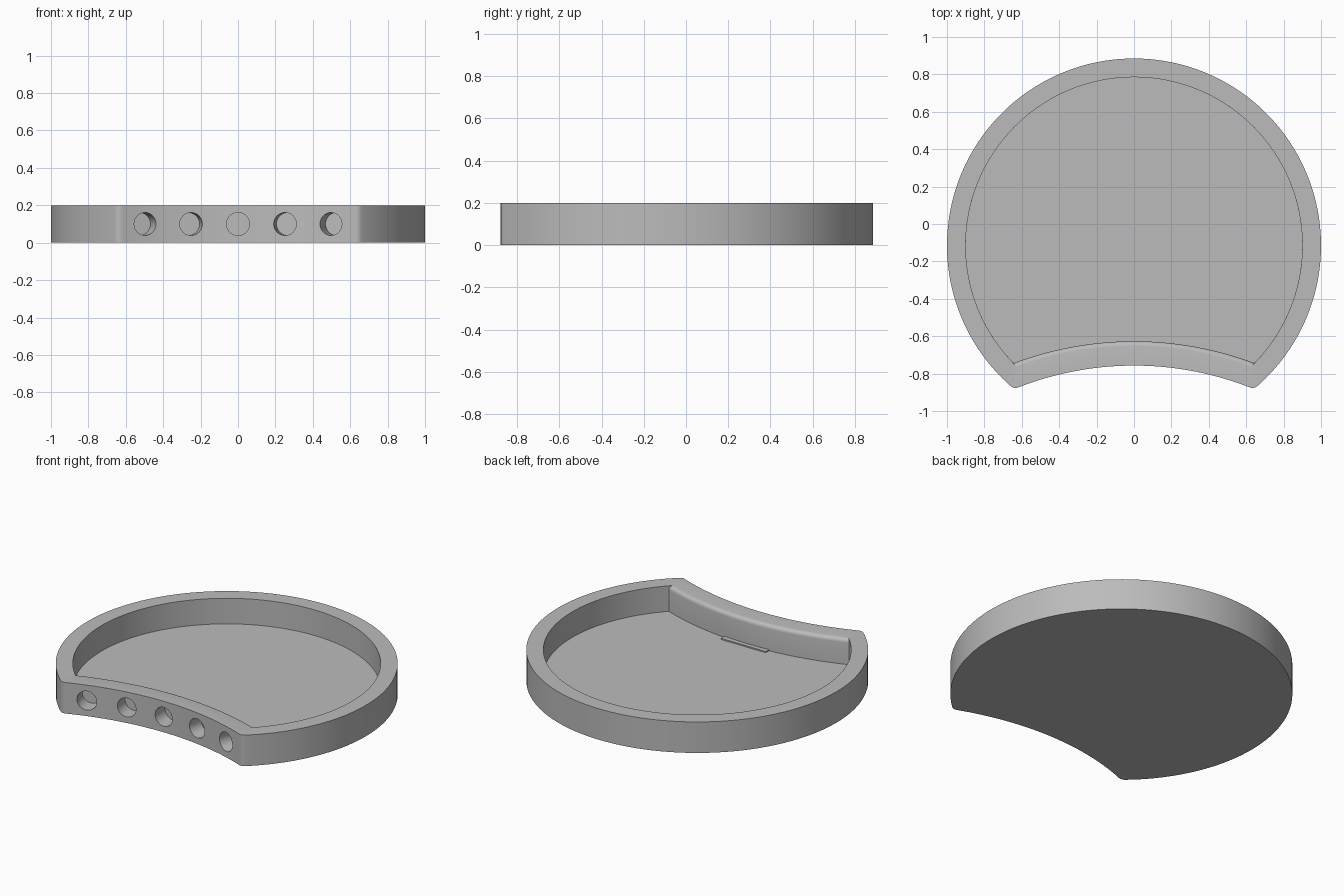
import bpy, bmesh, math
from mathutils import Matrix, Vector

if "Cube" in bpy.data.objects:
    bpy.data.objects.remove(bpy.data.objects["Cube"])

HEIGHT, FLOOR = 0.2, 0.035
BODY_Y = -0.115                 # centre of the round body
FRONT_R = 1.70                  # radius of the concave front
FRONT_Y = -0.757 - FRONT_R      # centre of the concave front
WALL, FRONT_WALL, FILLET = 0.1, 0.13, 0.025
ROUND_STEPS, FRONT_STEPS = 120, 40

grey = bpy.data.materials.new("light grey")
grey.use_nodes = True
colour = (0.5, 0.5, 0.5, 1)
grey.diffuse_color = colour
grey.node_tree.nodes["Principled BSDF"].inputs["Base Color"].default_value = colour


def make_object(name, bm):
    bmesh.ops.recalc_face_normals(bm, faces=bm.faces)
    mesh = bpy.data.meshes.new(name)
    bm.to_mesh(mesh)
    bm.free()
    mesh.materials.append(grey)
    obj = bpy.data.objects.new(name, mesh)
    bpy.context.collection.objects.link(obj)
    return obj


def outline(radius, front_radius):
    """Round outline with a concave bite, meeting at the two tips."""
    d = BODY_Y - FRONT_Y
    along = (front_radius**2 - radius**2 + d**2) / (2 * d)
    tip_x = math.sqrt(front_radius**2 - along**2)
    a = math.atan2(along - d, tip_x)
    b = math.atan2(tip_x, along)
    points = []
    for i in range(ROUND_STEPS + 1):
        t = a + (math.pi - 2 * a) * i / ROUND_STEPS
        points.append((radius * math.cos(t), BODY_Y + radius * math.sin(t)))
    for i in range(1, FRONT_STEPS):
        t = -b + 2 * b * i / FRONT_STEPS
        points.append((front_radius * math.sin(t), FRONT_Y + front_radius * math.cos(t)))
    return points


# Tray: stacked outlines from the underside, over the rim, down to the floor
bm = bmesh.new()
outer = outline(1, FRONT_R)
levels = [(outer, 0), (outer, HEIGHT)]
for k in range(6):
    t = math.pi / 2 * k / 5
    inner = outline(1 - WALL, FRONT_R + FRONT_WALL - FILLET * (1 - math.sin(t)))
    levels.append((inner, HEIGHT - FILLET * (1 - math.cos(t))))
levels.append((inner, FLOOR))
rings = [[bm.verts.new((x, y, z)) for x, y in pts] for pts, z in levels]
for low, high in zip(rings, rings[1:]):
    for i in range(len(low)):
        j = (i + 1) % len(low)
        bm.faces.new((low[i], low[j], high[j], high[i]))
bm.faces.new(rings[0])
bm.faces.new(rings[-1])

# Slightly rounded outer tips
tips = [bm.edges.get((rings[0][i], rings[1][i])) for i in (0, ROUND_STEPS)]
bmesh.ops.bevel(bm, geom=tips, offset=0.02, segments=3, profile=0.5, affect='EDGES')
tray = make_object("tray", bm)

# Blind holes fanned along the concave front
bm = bmesh.new()
for i in range(-2, 3):
    a = math.radians(8.5) * i
    direction = Vector((math.sin(a), math.cos(a), 0))
    place = Matrix.Translation(Vector((0, FRONT_Y, HEIGHT / 2)) + direction * FRONT_R)
    turn = direction.to_track_quat('Z', 'Y').to_matrix().to_4x4()
    bmesh.ops.create_cone(bm, cap_ends=True, segments=40, radius1=0.061,
                          radius2=0.061, depth=0.2, matrix=place @ turn)
cutter = make_object("hole_cutter", bm)
cutter.hide_render = True

holes = tray.modifiers.new("holes", 'BOOLEAN')
holes.operation = 'DIFFERENCE'
holes.solver = 'EXACT'
holes.object = cutter
bpy.ops.object.select_all(action='DESELECT')
tray.select_set(True)
bpy.context.view_layer.objects.active = tray
bpy.ops.object.modifier_apply(modifier=holes.name)
bpy.data.objects.remove(cutter)
bpy.ops.object.shade_smooth_by_angle(angle=math.radians(30))

# Thin ledge on the floor against the front wall
bm = bmesh.new()
bmesh.ops.create_cube(bm, size=1, matrix=Matrix.Translation((0.01, -0.62, FLOOR + 0.002))
                      @ Matrix.Diagonal((0.32, 0.04, 0.012, 1)))
make_object("floor_ledge", bm)
